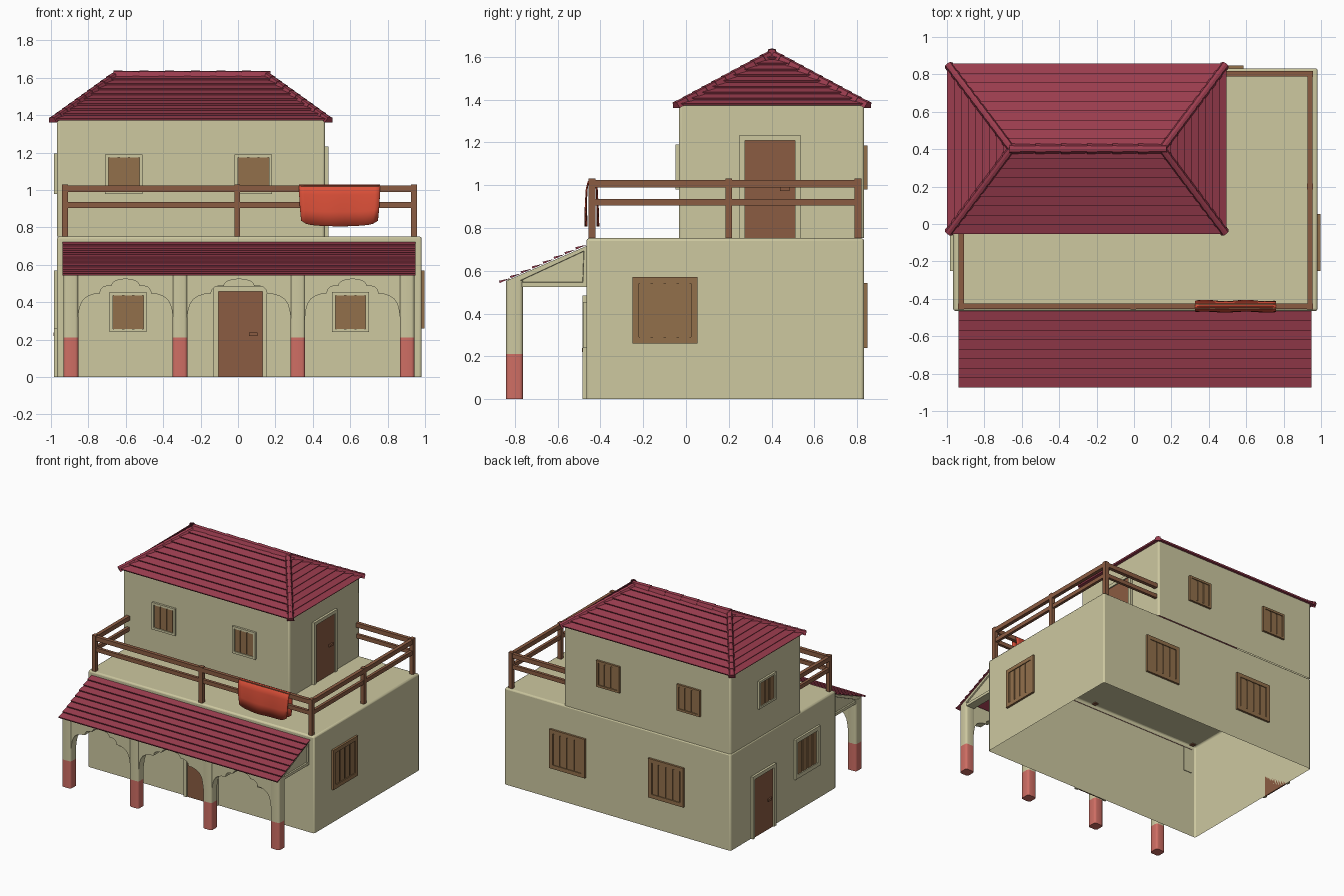
import bpy, bmesh, math
from mathutils import Vector

if "Cube" in bpy.data.objects:
    bpy.data.objects.remove(bpy.data.objects["Cube"])


def mat(name, rgb):
    m = bpy.data.materials.new(name)
    lin = [((c / 255 + 0.055) / 1.055) ** 2.4 for c in rgb]
    m.diffuse_color = (*lin, 1)
    m.use_nodes = True
    m.node_tree.nodes["Principled BSDF"].inputs["Base Color"].default_value = m.diffuse_color
    return m


CREAM = mat("cream plaster", (205, 200, 160))
ROOF = mat("dark red tile", (156, 61, 79))
WOOD = mat("brown wood", (139, 92, 66))
PANE = mat("light brown wood", (146, 112, 75))
BASE = mat("pink red paint", (207, 110, 100))
CLOTH = mat("orange red cloth", (218, 79, 56))


def make(name, bm, material, bevel=0, segs=2):
    me = bpy.data.meshes.new(name)
    bm.to_mesh(me)
    bm.free()
    me.materials.append(material)
    ob = bpy.data.objects.new(name, me)
    bpy.context.collection.objects.link(ob)
    if bevel:
        mod = ob.modifiers.new("bevel", "BEVEL")
        mod.width, mod.segments, mod.limit_method = bevel, segs, "ANGLE"
    return ob


def plain(x, y, z):
    return (x, y, z)


def add_box(bm, b, f=plain):
    """b = (a0, a1, b0, b1, c0, c1), mapped into space by f."""
    v = [bm.verts.new(f(x, y, z)) for x in b[0:2] for y in b[2:4] for z in b[4:6]]
    fs = [bm.faces.new([v[i] for i in q]) for q in
          ((0, 1, 3, 2), (4, 6, 7, 5), (0, 4, 5, 1), (2, 3, 7, 6), (0, 2, 6, 4), (1, 5, 7, 3))]
    bmesh.ops.recalc_face_normals(bm, faces=fs)
    return fs


def boxes(name, bs, material, f=plain, bevel=0, segs=2):
    bm = bmesh.new()
    for b in bs:
        add_box(bm, b, f)
    return make(name, bm, material, bevel, segs)


def smooth(ob, angle=30):
    bpy.ops.object.select_all(action="DESELECT")
    ob.select_set(True)
    bpy.context.view_layer.objects.active = ob
    bpy.ops.object.shade_smooth_by_angle(angle=math.radians(angle))


# House shells, open underneath
for name, b in (("lower_storey", (-.967, .982, -.465, .832, 0, .752)),
                ("upper_storey", (-.967, .465, -.032, .832, .752, 1.385))):
    bm = bmesh.new()
    bmesh.ops.delete(bm, geom=[add_box(bm, b)[4]], context="FACES_ONLY")
    smooth(make(name, bm, CREAM, .012))

# Wall mappings: (position along wall, height, distance out from wall)
FRONT = lambda u, z, d: (u, -.465 - d, z)
UPFRONT = lambda u, z, d: (u, -.032 - d, z)
BACK = lambda u, z, d: (u, .832 + d, z)
LEFT = lambda u, z, d: (-.967 - d, u, z)
RIGHT = lambda u, z, d: (.982 + d, u, z)
UPRIGHT = lambda u, z, d: (.465 + d, u, z)


def window(name, f, u0, u1, z0, z1, frame, w):
    a, b, c, e = u0 + w, u1 - w, z0 + w, z1 - w
    boxes(name + "_frame", [(u0, u1, z0, c, 0, .016), (u0, u1, e, z1, 0, .016),
                            (u0, a, c, e, 0, .016), (b, u1, c, e, 0, .016)], frame, f)
    n = 4 if u1 - u0 > .25 else 3
    step = (b - a) / n
    slats = [(a + i * step + .006, a + (i + 1) * step - .006, c, e, .002, .010) for i in range(n)]
    boxes(name + "_slats", [(a, b, c, e, .0005, .004)] + slats, PANE, f)


def door(name, f, u0, u1, z0, z1, handle):
    w = .026
    boxes(name + "_frame", [(u0 - w, u0, z0, z1 + w, 0, .018), (u1, u1 + w, z0, z1 + w, 0, .018),
                            (u0, u1, z1, z1 + w, 0, .018)], CREAM, f)
    boxes(name + "_panel", [(u0, u1, z0, z1, 0, .009)], WOOD, f)
    zh = z0 + .23
    boxes(name + "_handle", [(handle - .022, handle + .022, zh - .009, zh + .009, .009, .02)], WOOD, f)


# Windows and doors
for i, u in enumerate((-.686, .502)):
    window(f"front_window_{i}", FRONT, u, u + .198, .24, .455, CREAM, .018)
for i, u in enumerate((-.71, -.018)):
    window(f"upper_front_window_{i}", UPFRONT, u, u + .2, .98, 1.19, CREAM, .017)
    window(f"upper_back_window_{i}", BACK, u, u + .2, .98, 1.185, PANE, .017)
for i, u in enumerate((-.57, .28)):
    window(f"back_window_{i}", BACK, u, u + .305, .238, .542, PANE, .03)
window("right_window", RIGHT, -.25, .053, .26, .57, PANE, .03)
window("left_window", LEFT, -.25, .053, .26, .57, CREAM, .03)
window("upper_left_window", LEFT, .29, .50, .98, 1.195, CREAM, .017)
door("front_door", FRONT, -.105, .13, 0, .458, .082)
door("left_door", LEFT, .32, .555, 0, .458, .37)
door("balcony_door", UPRIGHT, .275, .51, .752, 1.208, .462)


# Tiled slopes: overlapping rows with a lifted lower edge
def tile_rows(bm, a0, b0, a1, b1, n, t):
    a0, b0, a1, b1 = map(Vector, (a0, b0, a1, b1))
    nrm = (b0 - a0).cross(a1 - a0).normalized()
    if nrm.z < 0:
        a0, b0, a1, b1, nrm = b0, a0, b1, a1, -nrm
    for i in range(n):
        la, lb = a0.lerp(a1, i / n), b0.lerp(b1, i / n)
        ua, ub = a0.lerp(a1, (i + 1) / n), b0.lerp(b1, (i + 1) / n)
        v = [bm.verts.new(p) for p in (la, lb, lb + nrm * t, la + nrm * t, ub, ua)]
        for q in ((0, 1, 2, 3), (3, 2, 4, 5), (1, 4, 2), (0, 3, 5)):
            bm.faces.new([v[k] for k in q])


def tile_caps(bm, a, b, n, w, h):
    a, b = Vector(a), Vector(b)
    d = (b - a).normalized()
    side = d.cross(Vector((0, 0, 1))).normalized()
    up = side.cross(d)
    for i in range(n):
        rings = []
        for k, s in ((i, 1), (i + 1.1, .82)):
            c = a.lerp(b, k / n)
            rings.append([bm.verts.new(c + side * (x * w * s) + up * (y * h * s))
                          for x, y in ((-1, -.6), (-.6, .8), (0, 1), (.6, .8), (1, -.6))])
        r, q = rings
        for j in range(4):
            bm.faces.new((r[j], q[j], q[j + 1], r[j + 1]))
        bm.faces.new(r)
        bm.faces.new(q[::-1])


# Hipped main roof
X0, X1, Y0, Y1, ZE, ZR = -.993, .488, -.048, .852, 1.372, 1.615
RX0, RX1, RY = -.655, .15, .402
c = [(X0, Y0, ZE), (X1, Y0, ZE), (X1, Y1, ZE), (X0, Y1, ZE)]
ra, rb = (RX0, RY, ZR), (RX1, RY, ZR)
bm = bmesh.new()
tile_rows(bm, c[0], c[1], ra, rb, 9, .011)
tile_rows(bm, c[2], c[3], rb, ra, 9, .011)
tile_rows(bm, c[1], c[2], rb, (RX1, RY + .004, ZR), 9, .011)
tile_rows(bm, c[3], c[0], ra, (RX0, RY - .004, ZR), 9, .011)
bm.faces.new([bm.verts.new(p) for p in reversed(c)])
make("main_roof", bm, ROOF)
bm = bmesh.new()
for p, e in zip(c, (ra, rb, rb, ra)):
    tile_caps(bm, p, e, 10, .026, .02)
tile_caps(bm, (RX0 - .01, RY, ZR + .004), (RX1 + .01, RY, ZR + .004), 6, .028, .02)
make("roof_ridge_caps", bm, ROOF)

# Porch roof
bm = bmesh.new()
e = [(-.937, -.87, .543), (.95, -.87, .543), (.95, -.462, .722), (-.937, -.462, .722)]
tile_rows(bm, e[0], e[1], e[3], e[2], 8, .011)
bm.faces.new([bm.verts.new(p) for p in reversed(e)])
make("porch_roof", bm, ROOF)

# Porch columns with painted feet
COLS = (-.893, -.31, .32, .904)
for i, x in enumerate(COLS):
    for part, z0, z1, m in (("foot", 0, .212, BASE), ("shaft", .212, .555, CREAM)):
        bm = bmesh.new()
        add_box(bm, (x - .039, x + .039, -.84, -.762, z0, z1))
        bmesh.ops.bevel(bm, geom=[d for d in bm.edges if abs(d.verts[0].co.z - d.verts[1].co.z) > .1],
                        offset=.016, segments=3, profile=.5, affect="EDGES")
        smooth(make(f"column_{part}_{i}", bm, m), 40)


def prism(bm, pts, f, t0, t1):
    lo, hi = [[bm.verts.new(f(p, q, t)) for p, q in pts] for t in (t0, t1)]
    n = len(pts)
    fs = [bm.faces.new(lo[::-1]), bm.faces.new(hi)]
    fs += [bm.faces.new((lo[i], lo[(i + 1) % n], hi[(i + 1) % n], hi[i])) for i in range(n)]
    bmesh.ops.recalc_face_normals(bm, faces=fs)
    return fs


# Cusped arches between the columns
HALF = ((0, .30), (.008, .36), (.016, .39), (.032, .416), (.055, .433), (.085, .443), (.117, .446),
        (.122, .466), (.134, .48), (.15, .486), (.18, .488), (.184, .5), (.195, .511), (.215, .519))
bm = bmesh.new()
for xa, xb in zip(COLS, COLS[1:]):
    l, r = xa + .036, xb - .036
    k = (r - l) / .508
    pts = [(l, .562)] + [(l + d * k, z) for d, z in HALF] + [((l + r) / 2, .525)]
    pts += [(r - d * k, z) for d, z in reversed(HALF)] + [(r, .562)]
    prism(bm, pts, lambda p, q, t: (p, t, q), -.832, -.77)
make("porch_arches", bm, CREAM)

# Porch end gables with a recessed panel
bm = bmesh.new()
for x in (COLS[0], COLS[-1]):
    fs = prism(bm, [(-.835, .525), (-.46, .525), (-.46, .718), (-.835, .555)],
               lambda p, q, t: (t, p, q), x - .034, x + .034)
    bmesh.ops.inset_region(bm, faces=fs[:2], thickness=.03, depth=0)
    bmesh.ops.inset_region(bm, faces=fs[:2], thickness=.003, depth=-.01)
make("porch_gables", bm, CREAM)

# Terrace railing
h = .016
XL, XR, YF, YB = -.924, .941, -.44, .803
posts = [(XL, YF), (-.004, YF), (XR, YF), (XR, .2), (XR, YB)]
boxes("railing_posts", [(x - h, x + h, y - h, y + h, .745, 1.03) for x, y in posts], WOOD)
rails = []
for z0, z1, g in ((.99, 1.024, .014), (.905, .936, .011)):
    rails += [(XL, XR, YF - g, YF + g, z0, z1), (XR - g, XR + g, YF, YB, z0, z1),
              (XL - g, XL + g, YF, -.03, z0, z1), (.46, XR, YB - g, YB + g, z0, z1)]
boxes("railing_rails", rails, WOOD)

# Cloth hung over the front rail
prof = ((-.47, .0), (-.471, .35), (-.468, .75), (-.46, .93), (-.44, 1), (-.421, .93),
        (-.413, .75), (-.41, .35), (-.409, 0))
bm = bmesh.new()
grid = []
for i in range(17):
    s = i / 8 - 1
    zb = .806 + .012 * s * s + .018 * abs(s) ** 10
    row = []
    for y, k in prof:
        wave = .004 * math.sin(6 * s) * (1 - k)
        x = .543 + s * (.217 - .012 * (1 - k) ** 2)
        row.append(bm.verts.new((x, y + wave, zb + (1.03 - zb) * k)))
    grid.append(row)
for p, q in zip(grid, grid[1:]):
    for j in range(len(prof) - 1):
        bm.faces.new((p[j], q[j], q[j + 1], p[j + 1]))
cloth = make("hanging_cloth", bm, CLOTH)
mod = cloth.modifiers.new("thickness", "SOLIDIFY")
mod.thickness = .006
smooth(cloth, 50)
